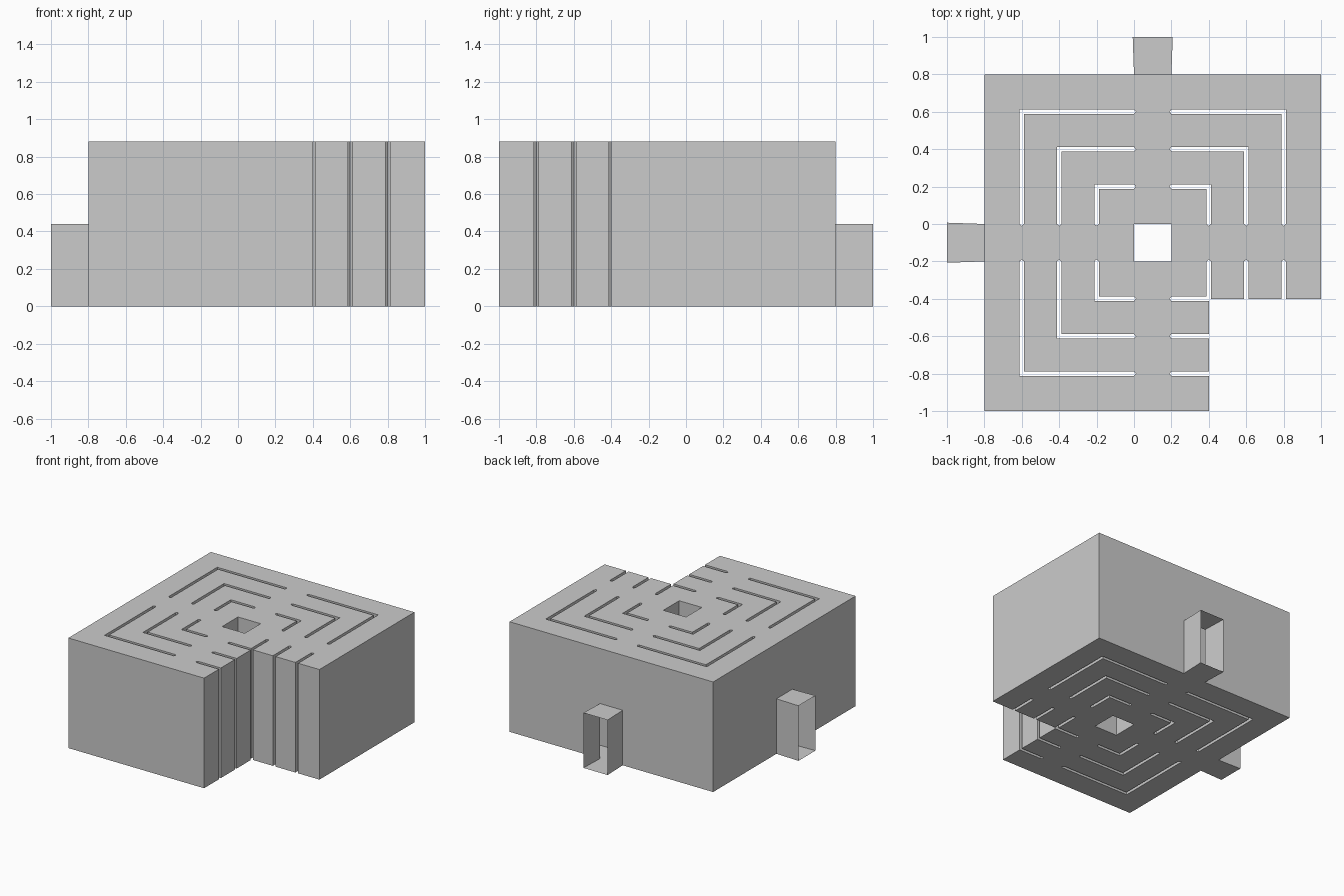
import bpy, bmesh

if "Cube" in bpy.data.objects:
    bpy.data.objects.remove(bpy.data.objects["Cube"])

HEIGHT, DOOR_H = 0.88, 0.44
CX, CY = 0.1, -0.1          # centre of the concentric rings
W, GAP = 0.012, 0.09        # half slot width, half opening between slots


def prism(bm, points, z0, z1):
    """Extrude a flat outline from z0 to z1."""
    face = bm.faces.new([bm.verts.new((x, y, z0)) for x, y in points])
    ext = bmesh.ops.extrude_face_region(bm, geom=[face])
    for v in ext["geom"]:
        if isinstance(v, bmesh.types.BMVert):
            v.co.z = z1


def make(name, outlines, z0, z1):
    bm = bmesh.new()
    for pts in outlines:
        prism(bm, pts, z0, z1)
    bmesh.ops.recalc_face_normals(bm, faces=bm.faces[:])
    me = bpy.data.meshes.new(name)
    bm.to_mesh(me)
    bm.free()
    ob = bpy.data.objects.new(name, me)
    bpy.context.collection.objects.link(ob)
    return ob


def boolean(target, other, operation):
    mod = target.modifiers.new(operation, 'BOOLEAN')
    mod.operation, mod.solver, mod.object = operation, 'EXACT', other
    other.hide_render = True
    bpy.context.view_layer.objects.active = target
    bpy.ops.object.modifier_apply(modifier=mod.name)
    bpy.data.objects.remove(other)


def slot(r, sx, sy):
    """L-shaped slot with pointed ends in one quadrant."""
    s = GAP + 0.01
    pts = [(GAP, r), (s, r + W), (r + W, r + W), (r + W, s),
           (r, GAP), (r - W, s), (r - W, r - W), (s, r - W)]
    return [(CX + sx * x, CY + sy * y) for x, y in pts]


# Square block with the front right corner cut away
maze = make("maze_block", [[(-0.8, -1), (0.4, -1), (0.4, -0.4), (1, -0.4),
                            (1, 0.8), (-0.8, 0.8)]], 0, HEIGHT)

# Three rings of corner slots and the square centre shaft
cuts = [slot(r, sx, sy) for r in (0.3, 0.5, 0.7) for sx in (-1, 1) for sy in (-1, 1)]
cuts.append([(0, -0.2), (0.2, -0.2), (0.2, 0), (0, 0)])
boolean(maze, make("slot_cutter", cuts, -0.1, HEIGHT + 0.1), 'DIFFERENCE')

# Two flared entrance passages, back and left
back = [(0, 0.8), (0.2, 0.8), (0.207, 1), (-0.007, 1)]
left = [(-y, -x) for x, y in back]
boolean(maze, make("entrances", [back, left], 0, DOOR_H), 'UNION')

# Open the outer ends of the passages into the hollow corridors
bm = bmesh.new()
bm.from_mesh(maze.data)
ends = []
for f in bm.faces:
    c = f.calc_center_median()
    if (c.y > 0.99 and abs(f.normal.y) > 0.9) or (c.x < -0.99 and abs(f.normal.x) > 0.9):
        ends.append(f)
bmesh.ops.delete(bm, geom=ends, context='FACES')
bm.to_mesh(maze.data)
bm.free()
